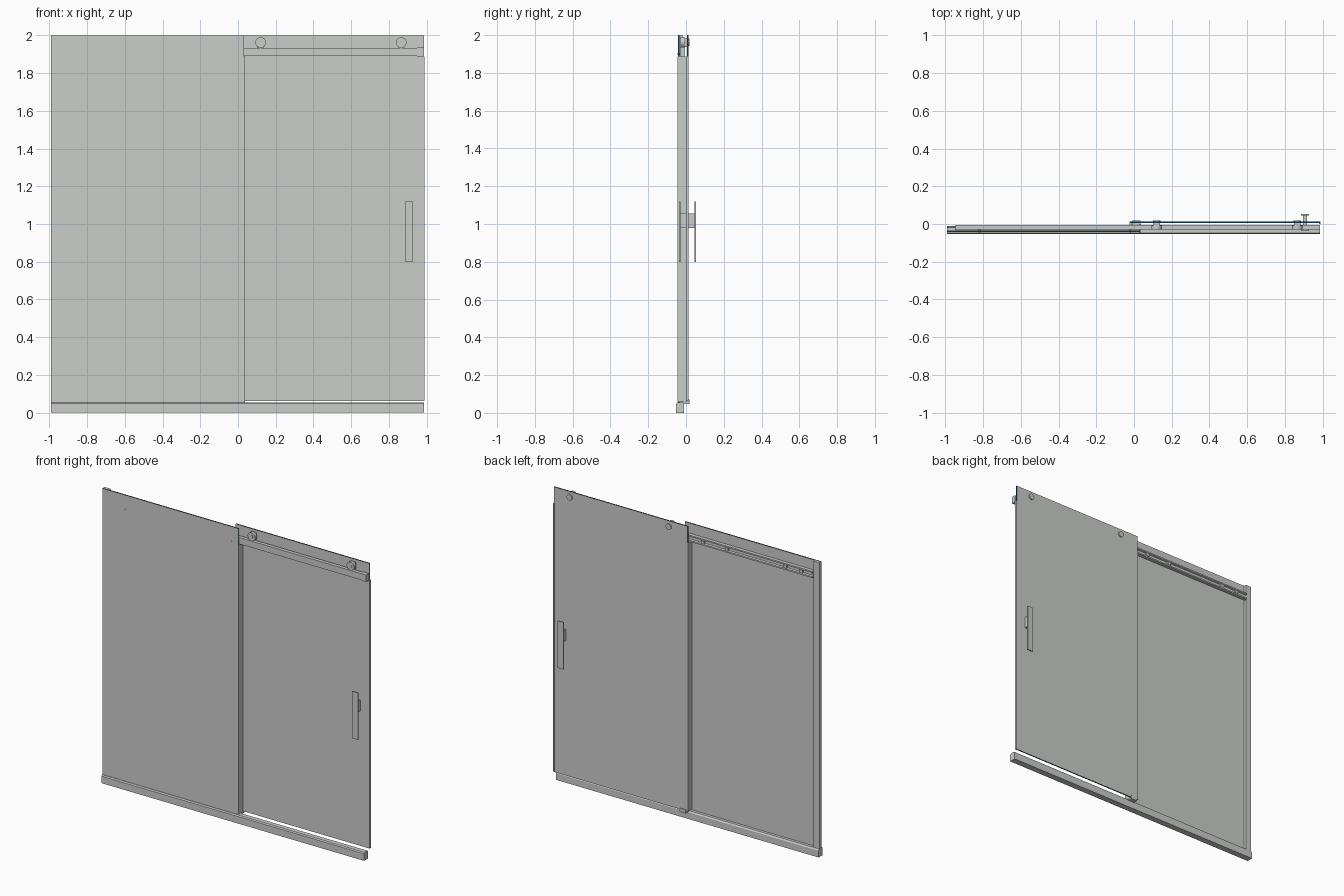
import bpy, bmesh, math
from mathutils import Matrix

if "Cube" in bpy.data.objects:
    bpy.data.objects.remove(bpy.data.objects["Cube"])


def material(name, rgb):
    m = bpy.data.materials.new(name)
    m.diffuse_color = (*rgb, 1)
    m.use_nodes = True
    m.node_tree.nodes["Principled BSDF"].inputs["Base Color"].default_value = m.diffuse_color
    return m


GREY = material("pale_grey", (0.60, 0.615, 0.60))
BLUE = material("glass_edge_blue", (0.01, 0.07, 0.15))


def finish(name, bm, mats=(GREY,)):
    me = bpy.data.meshes.new(name)
    bm.to_mesh(me)
    bm.free()
    for m in mats:
        me.materials.append(m)
    ob = bpy.data.objects.new(name, me)
    bpy.context.collection.objects.link(ob)
    return ob


def box(name, x, y, z, mats=(GREY,), bevel=0):
    bm = bmesh.new()
    bmesh.ops.create_cube(bm, size=1)
    for v in bm.verts:
        v.co = [(lo + hi) / 2 + c * (hi - lo) for c, (lo, hi) in zip(v.co, (x, y, z))]
    if bevel:
        edges = [e for e in bm.edges if abs(e.verts[0].co.x - e.verts[1].co.x) > 1e-5]
        bmesh.ops.bevel(bm, geom=edges, offset=bevel, segments=1, affect='EDGES')
    return finish(name, bm, mats)


def disc(name, x, z, r, y0, y1, sides=24):
    """Cylinder lying along y."""
    bm = bmesh.new()
    mat = Matrix.Translation((x, (y0 + y1) / 2, z)) @ Matrix.Rotation(math.pi / 2, 4, 'X')
    bmesh.ops.create_cone(bm, cap_ends=True, segments=sides, radius1=r, radius2=r,
                          depth=y1 - y0, matrix=mat)
    ob = finish(name, bm)
    for p in ob.data.polygons:
        p.use_smooth = len(p.vertices) == 4
    ob.data.set_sharp_from_angle(angle=math.radians(40))
    return ob


def extrude_x(name, profile, x0, x1):
    """Extrude a y-z outline along x."""
    bm = bmesh.new()
    f = bm.faces.new([bm.verts.new((x0, y, z)) for y, z in profile])
    res = bmesh.ops.extrude_face_region(bm, geom=[f])
    bmesh.ops.translate(bm, vec=(x1 - x0, 0, 0),
                        verts=[g for g in res["geom"] if isinstance(g, bmesh.types.BMVert)])
    bmesh.ops.recalc_face_normals(bm, faces=bm.faces)
    return finish(name, bm)


def glass(name, x, y, z):
    ob = box(name, x, y, z, (GREY, BLUE))
    for p in ob.data.polygons:          # blue on the cut edges
        p.material_index = 0 if abs(p.normal.y) > 0.5 else 1


# Glass panels
glass("fixed_panel", (-0.99, 0.033), (-0.043, -0.035), (0.05, 2.0))
glass("sliding_door", (-0.02, 0.985), (0.004, 0.012), (0.062, 2.0))

# Bottom threshold with a sloped upper back corner
extrude_x("threshold", [(-0.053, 0), (-0.010, 0), (-0.010, 0.045), (-0.016, 0.055),
                        (-0.047, 0.055), (-0.053, 0.048)], -0.99, 0.985)

# Wall channel: side plate and two flanges behind the fixed panel
box("wall_channel", (-0.99, -0.945), (-0.035, -0.018), (0.055, 2.0))

# Top rail, grooved on its back
extrude_x("top_rail", [(-0.030, 1.89), (-0.006, 1.89), (-0.006, 1.900), (-0.016, 1.904),
                       (-0.016, 1.921), (-0.006, 1.925), (-0.006, 1.934), (-0.030, 1.934)],
          -0.945, 0.985)
box("rail_end_cap", (0.95, 0.987), (-0.033, -0.004), (1.888, 1.936))

# Rail fixings through the fixed panel, and stops on the rail
for i, x in enumerate((-0.82, -0.02)):
    disc(f"rail_fixing_{i}", x, 1.90, 0.005, -0.045, -0.028, 12)
for i, x in enumerate((-0.86, -0.74, -0.30, -0.12)):
    box(f"rail_stop_{i}", (x - 0.012, x + 0.012), (-0.018, -0.006), (1.902, 1.923))

# Rollers carrying the door
for i, x in enumerate((0.12, 0.865)):
    disc(f"roller_wheel_{i}", x, 1.962, 0.028, -0.028, -0.008, 32)
    disc(f"roller_axle_{i}", x, 1.962, 0.012, -0.030, 0.012, 20)
    disc(f"roller_cap_{i}", x, 1.962, 0.020, 0.012, 0.019, 24)
    box(f"roller_bracket_{i}", (x - 0.018, x + 0.018), (-0.008, 0.004), (1.936, 1.982))

# Vertical seals between the panels and on the closing edge
box("fixed_panel_seal", (0.027, 0.036), (-0.045, 0.001), (0.06, 1.888))
box("door_seal", (-0.023, -0.014), (-0.032, 0.013), (0.064, 1.888))
box("closing_seal", (0.982, 0.989), (0.001, 0.014), (0.064, 1.888))

# Floor guide for the door
box("door_guide", (-0.01, 0.035), (-0.014, 0.018), (0.048, 0.060))
box("door_guide_lip", (-0.01, 0.035), (0.014, 0.018), (0.056, 0.072))

# Handle: a plate on each side of the door joined by a stem
for side, y in (("front", (-0.037, -0.029)), ("back", (0.045, 0.053))):
    box(f"handle_plate_{side}", (0.885, 0.928), y, (0.80, 1.12))
box("handle_stem_front", (0.896, 0.917), (-0.029, 0.004), (0.98, 1.055))
box("handle_stem_back", (0.896, 0.917), (0.012, 0.045), (0.98, 1.055))
